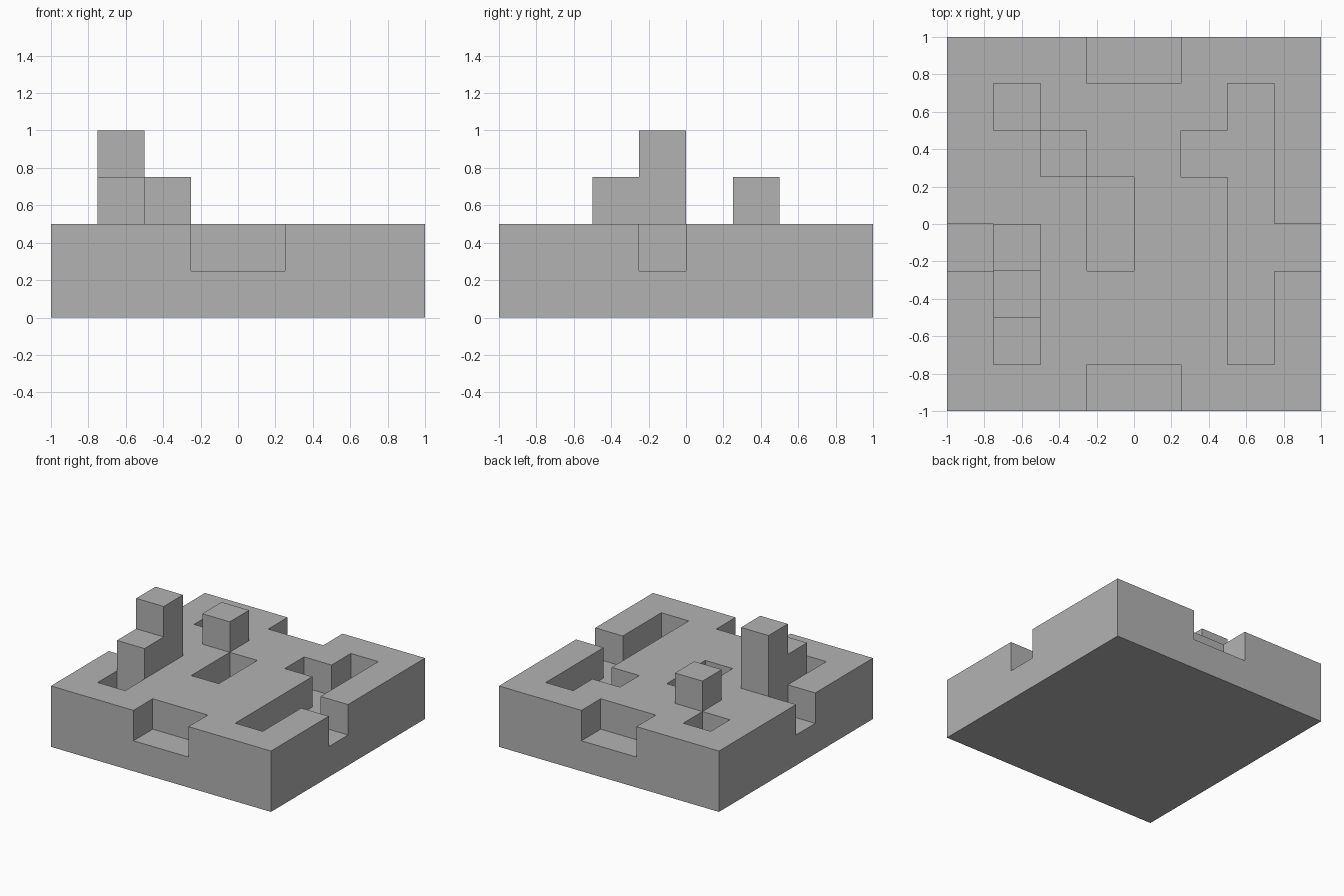
import bpy
import bmesh
from mathutils import Vector

STEP = 0.25   # edge of one cube of the grid
SIDE = 8      # cubes along each side of the slab

cube = bpy.data.objects.get("Cube")
if cube:
    bpy.data.objects.remove(cube, do_unlink=True)

grey = bpy.data.materials.new("plain grey")
grey.use_nodes = True
colour = (0.45, 0.45, 0.45, 1.0)
grey.diffuse_color = colour
grey.node_tree.nodes["Principled BSDF"].inputs["Base Color"].default_value = colour


def block(x, y, z, nx=1, ny=1, nz=1):
    """Grid cells filled by a box of nx by ny by nz cubes."""
    return {(x + i, y + j, z + k)
            for i in range(nx) for j in range(ny) for k in range(nz)}


# Slab two cubes high, with one-cube-deep recesses
slab = block(0, 0, 0, SIDE, SIDE, 2)
slab -= block(3, 0, 1, 2)              # front notch
slab -= block(3, 7, 1, 2)              # back notch
slab -= block(0, 3, 1)                 # notch in the -x side
slab -= block(7, 3, 1)                 # notch in the +x side
slab -= block(6, 1, 1, 1, 6)           # long trench
slab -= block(5, 5, 1)                 # trench side pocket
slab -= block(3, 3, 1, 1, 2)           # centre pit
slab -= block(1, 6, 1)                 # back pit
slab -= block(1, 1, 1)                 # front pit

parts = {
    "base_slab": slab,
    "tall_pillar": block(1, 3, 2, nz=2),
    "pillar_step": block(1, 2, 2),
    "single_cube": block(2, 5, 2),
}
solid = set().union(*parts.values())


def build(name, cells):
    """Mesh the exposed sides of the cells, leaving no hidden faces."""
    bm = bmesh.new()
    for cell in sorted(cells):
        centre = Vector(cell) + Vector((0.5, 0.5, 0.5))
        for axis in range(3):
            for sign in (-1, 1):
                n = Vector((0, 0, 0))
                n[axis] = sign
                if tuple(int(a + b) for a, b in zip(cell, n)) in solid:
                    continue
                u = Vector((0, 0, 0))
                u[(axis + 1) % 3] = 0.5
                v = n.cross(u)
                mid = centre + n * 0.5
                ring = [mid - u - v, mid + u - v, mid + u + v, mid - u + v]
                shift = Vector((SIDE / 2, SIDE / 2, 0))
                bm.faces.new([bm.verts.new((p - shift) * STEP) for p in ring])
    bmesh.ops.remove_doubles(bm, verts=bm.verts, dist=0.001)
    mesh = bpy.data.meshes.new(name)
    bm.to_mesh(mesh)
    bm.free()
    mesh.materials.append(grey)
    bpy.context.collection.objects.link(bpy.data.objects.new(name, mesh))


for part_name, part_cells in parts.items():
    build(part_name, part_cells)
